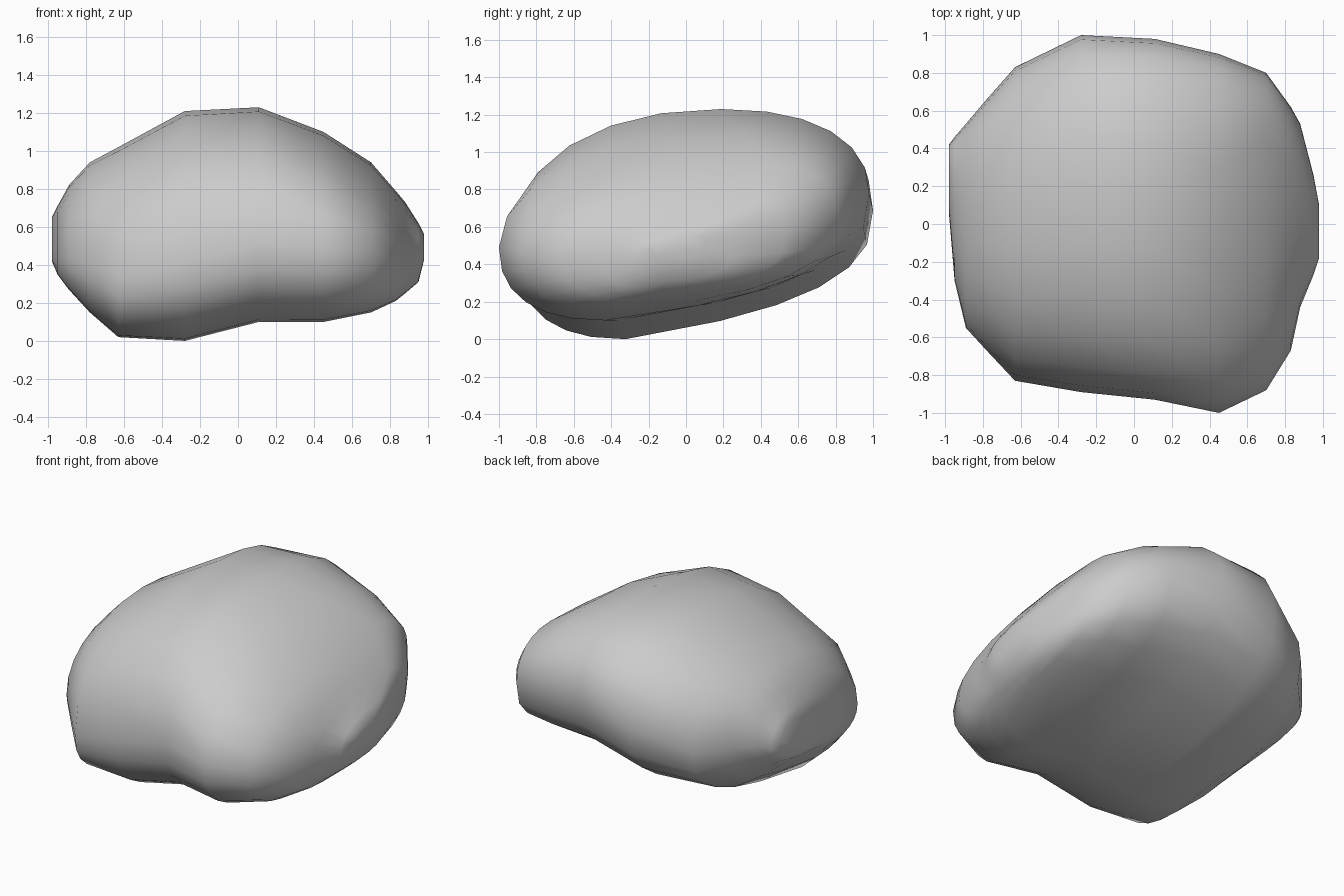
import bpy
import bmesh
from math import cos, sin, pi

default_cube = bpy.data.objects.get("Cube")
if default_cube:
    bpy.data.objects.remove(default_cube, do_unlink=True)

# Plain stone colour
stone = bpy.data.materials.new("stone_grey")
stone.use_nodes = True
grey = (0.6, 0.6, 0.6, 1.0)
stone.diffuse_color = grey
shader = next(n for n in stone.node_tree.nodes if n.type == "BSDF_PRINCIPLED")
shader.inputs["Base Color"].default_value = grey
shader.inputs["Roughness"].default_value = 0.8

SIDES = 24       # points around each slice

# Slices from right to left: x, front y, back y, bottom z, top z
slices = [
    (-.98, .06, .42, .42, .65),
    (-.95, -.3, .46, .35, .71),
    (-.89, -.55, .53, .27, .82),
    (-.78, -.67, .66, .15, .94),
    (-.63, -.83, .83, .02, 1.02),
    (-.28, -.89, 1, 0, 1.21),
    (.11, -.93, .98, .1, 1.23),
    (.45, -1, .9, .1, 1.1),
    (.7, -.88, .8, .15, .94),
    (.83, -.67, .62, .21, .79),
    (.88, -.44, .53, .25, .73),
    (.95, -.27, .26, .31, .62),
    (.98, -.18, .1, .43, .56),
]


def slice_ring(bm, x, front, back, bottom, top):
    """Closed ring of four rounded quarters: back and front, above and below."""
    middle, half, height = (front + back) / 2, (back - front) / 2, top - bottom
    crest_y = middle + half * min(.6, .17 + .8 * max(0, x - .2))   # highest point
    base_y = middle - half * .4                                    # lowest point
    front_z = bottom + height * (.36 + .07 * x)
    back_z = bottom + height * (.59 + .08 * x)
    slope = height * .14                           # underside rises to the back
    ring = []
    for i in range(SIDES):
        c, s = cos(2 * pi * i / SIDES), sin(2 * pi * i / SIDES)
        upper, rear = s >= 0, c >= 0
        pole_y, pole_z = (crest_y, top) if upper else (base_y, bottom)
        side_y, side_z = (back, back_z) if rear else (front, front_z)
        # Roundness of the quarter, where 2 is an ellipse
        if upper:
            fullness = 2.3 if rear else 2.2 - .3 * max(0, x)
        else:
            fullness = 2.8 if rear else 2.4
        reach, lift = abs(c) ** (2 / fullness), abs(s) ** (2 / fullness)
        y = pole_y + reach * (side_y - pole_y)
        z = side_z + lift * (pole_z - side_z)
        if rear and not upper:
            z += slope * (y - pole_y - (1 - lift) * (side_y - pole_y))
        ring.append(bm.verts.new((x, y, z)))
    return ring


# Boulder lofted through the slices
bm = bmesh.new()
rings = [slice_ring(bm, *data) for data in slices]
for first, second in zip(rings, rings[1:]):
    for i in range(SIDES):
        j = (i + 1) % SIDES
        bm.faces.new((first[i], first[j], second[j], second[i]))

# Close both ends
for ring in (rings[0], rings[-1]):
    bm.faces.new(ring)
bmesh.ops.recalc_face_normals(bm, faces=bm.faces)
for face in bm.faces:
    face.smooth = True

mesh = bpy.data.meshes.new("boulder")
bm.to_mesh(mesh)
bm.free()
mesh.materials.append(stone)
boulder = bpy.data.objects.new("boulder", mesh)
bpy.context.collection.objects.link(boulder)
